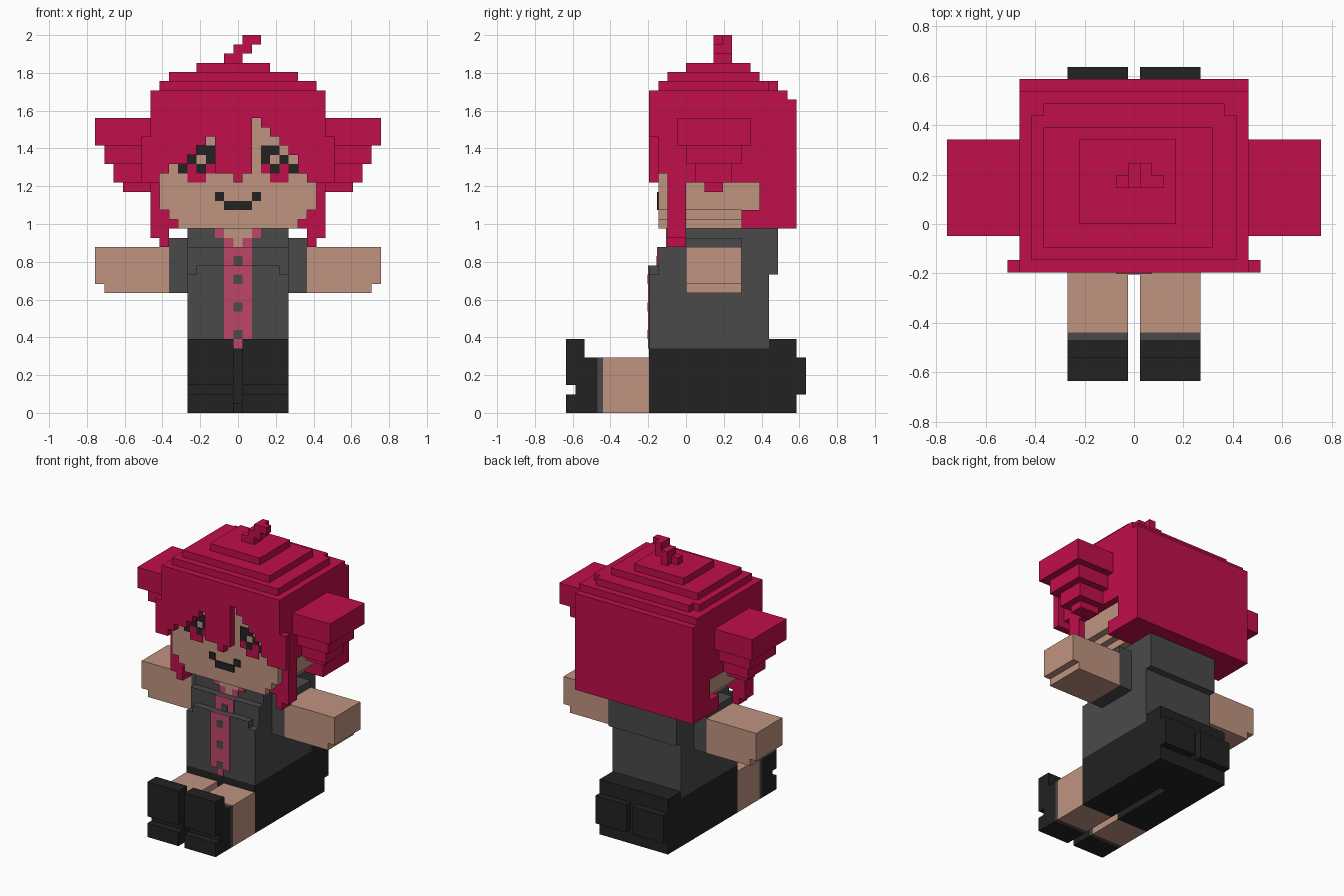
import bpy
import bmesh
from mathutils import Vector

V = 2 / 41          # edge length of one cube of the block grid
PLATE = 0.15        # thickness of painted details, in cubes

cube = bpy.data.objects.get("Cube")
if cube:
    bpy.data.objects.remove(cube, do_unlink=True)


def to_linear(c):
    c /= 255
    return c / 12.92 if c <= 0.04045 else ((c + 0.055) / 1.055) ** 2.4


def material(name, red, green, blue):
    mat = bpy.data.materials.new(name)
    mat.use_nodes = True
    colour = (to_linear(red), to_linear(green), to_linear(blue), 1)
    mat.diffuse_color = colour
    shader = next(n for n in mat.node_tree.nodes if n.type == "BSDF_PRINCIPLED")
    shader.inputs["Base Color"].default_value = colour
    shader.inputs["Roughness"].default_value = 0.9
    return mat


crimson = material("crimson_hair", 192, 14, 74)
skin = material("tan_skin", 192, 148, 129)
grey = material("charcoal_cloth", 74, 74, 74)
black = material("black_cloth", 34, 34, 34)
pink = material("rose_cloth", 190, 70, 105)


def span(x, y, z):
    """One block from three (low, high) ranges in cubes."""
    return (x, y, z)


def centred(half_width, y, z):
    return span((-half_width, half_width), y, z)


def mirrored(blocks):
    return [span((-x[1], -x[0]), y, z) for x, y, z in blocks]


def build(name, mat, blocks):
    bm = bmesh.new()
    for block in blocks:
        low = Vector([r[0] for r in block]) * V
        high = Vector([r[1] for r in block]) * V
        made = bmesh.ops.create_cube(bm, size=1)
        for vert in made["verts"]:
            vert.co = (low + high) / 2 + vert.co * (high - low)
    mesh = bpy.data.meshes.new(name)
    bm.to_mesh(mesh)
    bm.free()
    mesh.materials.append(mat)
    obj = bpy.data.objects.new(name, mesh)
    bpy.context.collection.objects.link(obj)
    return obj


def build_pair(name, mat, blocks):
    build("left_" + name, mat, blocks)
    build("right_" + name, mat, mirrored(blocks))


def cell(column, row, front, layer=1):
    """A thin painted square on a front-facing surface."""
    return span((column - 0.5, column + 0.5),
                (front - PLATE * layer, front), (row, row + 1))


# Head with a stepped jaw
build("head", skin, [
    centred(8.5, (-3, 8), (22, 33)),
    centred(7.5, (-3, 7), (21, 22)),
    centred(6.5, (-3, 6), (20, 21)),
])

# Hair: back and sides, then the stepped crown
build("hair_back", crimson, [
    centred(9.5, (-2, 12), (25, 34)),
    centred(9.5, (8, 12), (20, 25)),
    centred(9.5, (6, 8), (20, 22)),
    centred(9.5, (-3, -2), (32, 34)),
])
build("hair_crown", crimson, [
    centred(9.5, (-4, 11), (34, 35)),
    centred(8.5, (-3, 9), (35, 36)),
    centred(7.5, (9, 10), (35, 36)),
    span((-7.5, 6.5), (-2, 8), (36, 37)),
    span((-4.5, 3.5), (0, 7), (37, 38)),
])

# Fringe: one strip per column, each with its own lower end
ends = [25, 26, 27, 27, 28, 29, 30, 26, 26, 25, 26, 32, 31, 30, 29, 28, 26, 25, 25]
build("hair_fringe", crimson, [
    span((i - 9.5, i - 8.5), (-4, -3), (end, 34)) for i, end in enumerate(ends)
])
build_pair("hair_flare", crimson, [
    span((9.5, 10.5), (-4, -3), (25, 30)),
    span((8.5, 9.5), (-3, -2), (26, 34)),
])
build_pair("hair_strand", crimson, [
    span((6.5, 7.5), (-2, 0), (20, 25)),
    span((7.5, 8.5), (-2, 0), (18, 25)),
    span((8.5, 9.5), (-2, 0), (19, 25)),
])

# Side bunches taper downwards in steps
steps = [(29, 32), (27, 29), (25, 27), (24, 25)]
build_pair("hair_bunch", crimson, [
    span((9.5, 15.5 - i), (i - 1, 7 - i), z) for i, z in enumerate(steps)
])

# Bent tuft on the crown
build("hair_tuft", crimson, [
    span((-1.5, 0.5), (3, 4), (38, 39)),
    span((-0.5, 0.5), (4, 5), (38, 39)),
    span((-0.5, 1.5), (3, 5), (39, 40)),
    span((0.5, 1.5), (3, 5), (40, 41)),
    span((1.5, 2.5), (3, 4), (40, 41)),
])

# Painted face
FACE = -3
lashes = [(3, 28), (4, 28), (3, 27), (5, 27), (4, 26), (6, 26)]
irises = [(3, 26), (5, 26), (4, 25), (5, 25)]
build_pair("eye_lashes", black, [cell(c, r, FACE) for c, r in lashes])
build_pair("eye_iris", crimson, [cell(c, r, FACE) for c, r in irises])
build("mouth", black, [cell(c, 22, FACE) for c in (-1, 0, 1)]
      + [cell(c, 23, FACE) for c in (-2, 2)])

# Jacket
build("jacket", grey, [
    centred(5.5, (-4, 9), (7, 15)),
    centred(4.5, (-4, 9), (15, 16)),
    centred(5.5, (-3, 10), (15, 18)),
    centred(5.5, (-2, 10), (18, 20)),
])


def chest_front(row):
    return -4 if row < 16 else -3 if row < 18 else -2


# Shirt strip, collar, neckline and buttons
shirt = [(c, r) for r in range(8, 18) for c in (-1, 0, 1)]
shirt += [(0, 7), (-1, 18), (1, 18), (-2, 19), (2, 19)]
neckline = [(0, 18), (-1, 19), (0, 19), (1, 19)]
build("shirt_strip", pink, [cell(c, r, chest_front(r)) for c, r in shirt])
build("neckline", skin, [cell(c, r, chest_front(r)) for c, r in neckline])
build("buttons", grey, [cell(0, r, chest_front(r), 1.3) for r in (8, 11, 14, 16)])

# Arms held straight out
build_pair("sleeve", grey, [span((5.5, 7.5), (0, 6), (13, 19))])
build_pair("arm", skin, [
    span((7.5, 15.5), (0, 6), (14, 18)),
    span((7.5, 14.5), (0, 6), (13, 14)),
])

# Skirt with a slit underneath and a raised, padded back
build("skirt", black, [
    centred(5.5, (-4, 12), (1, 7)),
    centred(5.5, (9, 12), (7, 8)),
    centred(5.5, (6, 12), (0, 1)),
])
build_pair("skirt_hem", black, [span((0.5, 5.5), (-4, 6), (0, 1))])
build_pair("skirt_pad", black, [span((0.5, 5.5), (12, 13), (2, 6))])

# Legs stretched forward, socks and grooved shoes
build_pair("leg", skin, [span((0.5, 5.5), (-9, -4), (0, 6))])
build_pair("sock", grey, [span((0.5, 5.5), (-9.6, -9), (0, 6))])
build_pair("shoe", black, [
    span((0.5, 5.5), (-12, -9.6), (0, 6)),
    span((0.5, 5.5), (-12, -11), (6, 8)),
    span((0.5, 5.5), (-13, -12), (3, 8)),
    span((0.5, 5.5), (-13, -12), (0, 2)),
])
